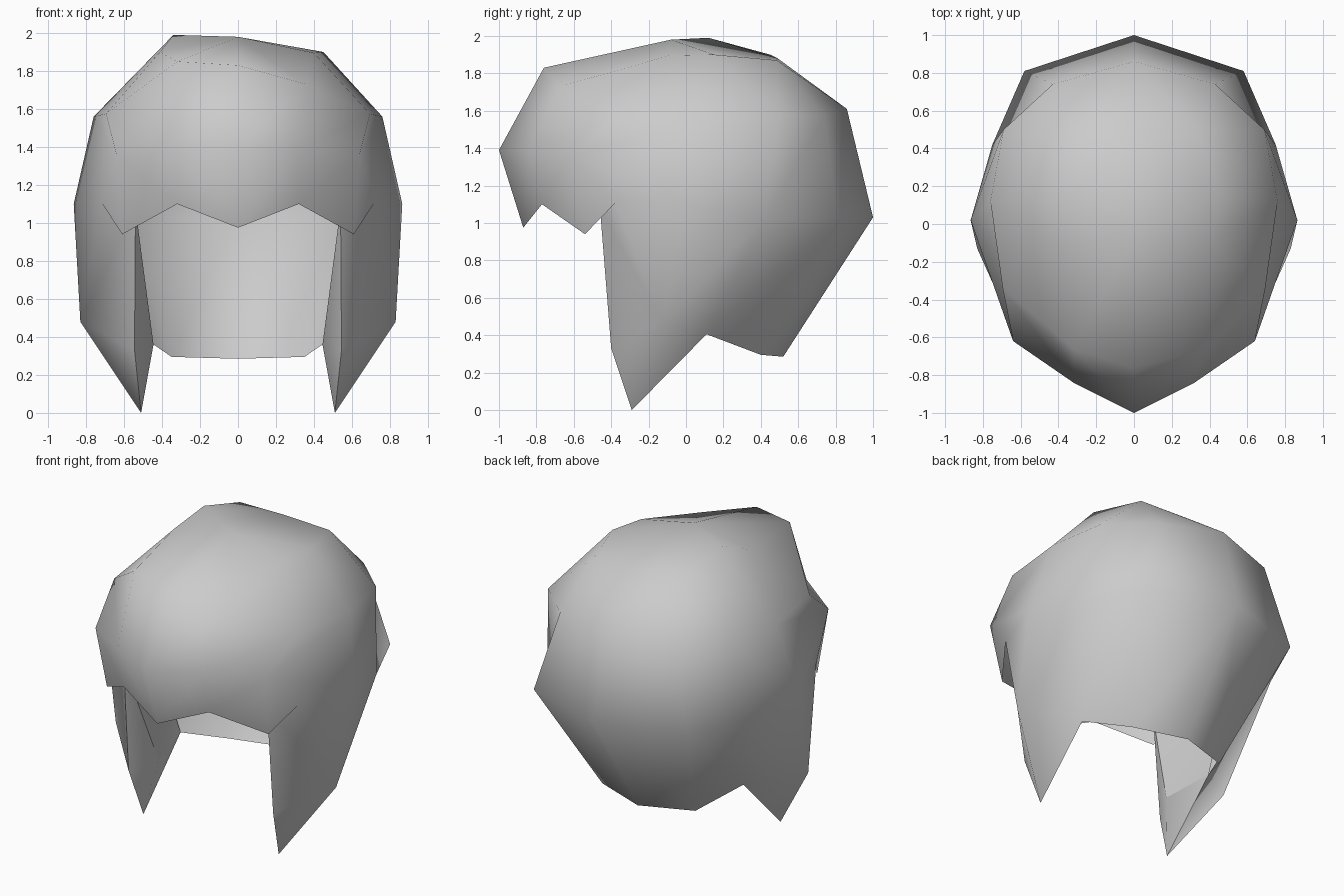
import bpy, bmesh, math

cube = bpy.data.objects.get("Cube")
if cube:
    bpy.data.objects.remove(cube, do_unlink=True)

mat = bpy.data.materials.new("plain grey")
mat.use_nodes = True
GREY = (0.6, 0.6, 0.6, 1)
mat.diffuse_color = GREY
mat.node_tree.nodes["Principled BSDF"].inputs["Base Color"].default_value = GREY

# Half outlines, running from the middle of the back round to the middle of the front
UPPER = [(0, .86, 1.61), (.43, .74, 1.57), (.69, .5, 1.57), (.76, .12, 1.56), (.695, -.34, 1.575)]
BROW = (0, -.76, 1.83)
MIDDLE = [(0, 1, 1.03), (.58, .81, 1.03), (.75, .42, 1.02), (.865, .02, 1.1),
          (.64, -.62, 1.36), (.32, -.84, 1.39), (0, -1, 1.39)]
NAPE = [(0, .52, .285), (.35, .4, .295), (.51, .11, .405)]
FRINGE = [(.72, -.375, 1.11), (.61, -.54, .94), (.32, -.77, 1.1), (0, -.87, .975)]
# Side lock: outer bulge, tip, front edge low and high, inner fold, top of the lining
LOCK = [(.83, -.13, .48), (.51, -.29, 0), (.545, -.4, .33), (.54, -.46, 1.08),
        (.445, -.22, .36), (.7, .05, 1.05)]
# Crown, higher on the right than on the left: temple, front, top, back
CROWN = {1: [(.36, -.67, 1.73), (.4, -.09, 1.895), (.45, .15, 1.9), (.35, .485, 1.87)],
         -1: [(.32, -.66, 1.85), (.41, -.1, 1.9), (.34, .12, 1.99), (.3, .45, 1.9)]}

bm = bmesh.new()
shared = {}


def verts(points, side):
    """Add points on one side, sharing those that lie on the middle line."""
    out = []
    for x, y, z in points:
        key = (round(x * side, 3), y, z)
        if key not in shared:
            shared[key] = bm.verts.new((x * side, y, z))
        out.append(shared[key])
    return out


def strip(a, b):
    """Join two equally long rows with quads."""
    for i in range(len(a) - 1):
        bm.faces.new((a[i], a[i + 1], b[i + 1], b[i]))


crown_back, crown_front, brow = verts([(0, .49, 1.88), (0, -.08, 1.98), BROW], 1)
for side in (1, -1):
    temple, front, top, back = verts(CROWN[side], side)
    up = verts(UPPER, side) + [temple, brow]
    mid, nape, fringe = verts(MIDDLE, side), verts(NAPE, side), verts(FRINGE, side)
    bulge, tip, low, high, fold, lining = verts(LOCK, side)
    notch, cheek = nape[2], fringe[0]

    # Dome, back and fringe
    strip(up, mid)
    strip(mid[:3], nape)
    strip(mid[4:], fringe[1:])
    for face in (
        # Crown
        (up[0], up[1], back, crown_back), (up[1], up[2], back),
        (up[2], up[3], top, back), (up[3], up[4], front, top),
        (up[4], temple, front), (temple, brow, crown_front, front),
        (front, crown_front, top), (top, crown_front, crown_back, back),
        # Side lock, outside
        (mid[4], cheek, fringe[1]), (mid[3], cheek, mid[4]),
        (mid[3], bulge, cheek), (bulge, low, high, cheek),
        (mid[2], notch, bulge, mid[3]), (bulge, tip, low), (bulge, notch, tip),
        # Side lock, folded-in front edge and lining
        (high, low, fold), (low, tip, fold), (tip, notch, fold),
        (high, fold, lining), (fold, notch, lining),
    ):
        bm.faces.new(face)
    # Keep the fold crisp
    for a, b in ((high, fold), (fold, notch)):
        bm.edges.get((a, b)).smooth = False

bmesh.ops.recalc_face_normals(bm, faces=bm.faces)
mesh = bpy.data.meshes.new("hair_cap")
bm.to_mesh(mesh)
bm.free()
hair = bpy.data.objects.new("hair_cap", mesh)
mesh.materials.append(mat)
bpy.context.collection.objects.link(hair)

# Soft shading, crisp only along the folded edges of the locks
bpy.ops.object.select_all(action='DESELECT')
hair.select_set(True)
bpy.context.view_layer.objects.active = hair
bpy.ops.object.shade_smooth_by_angle(angle=math.radians(80))
